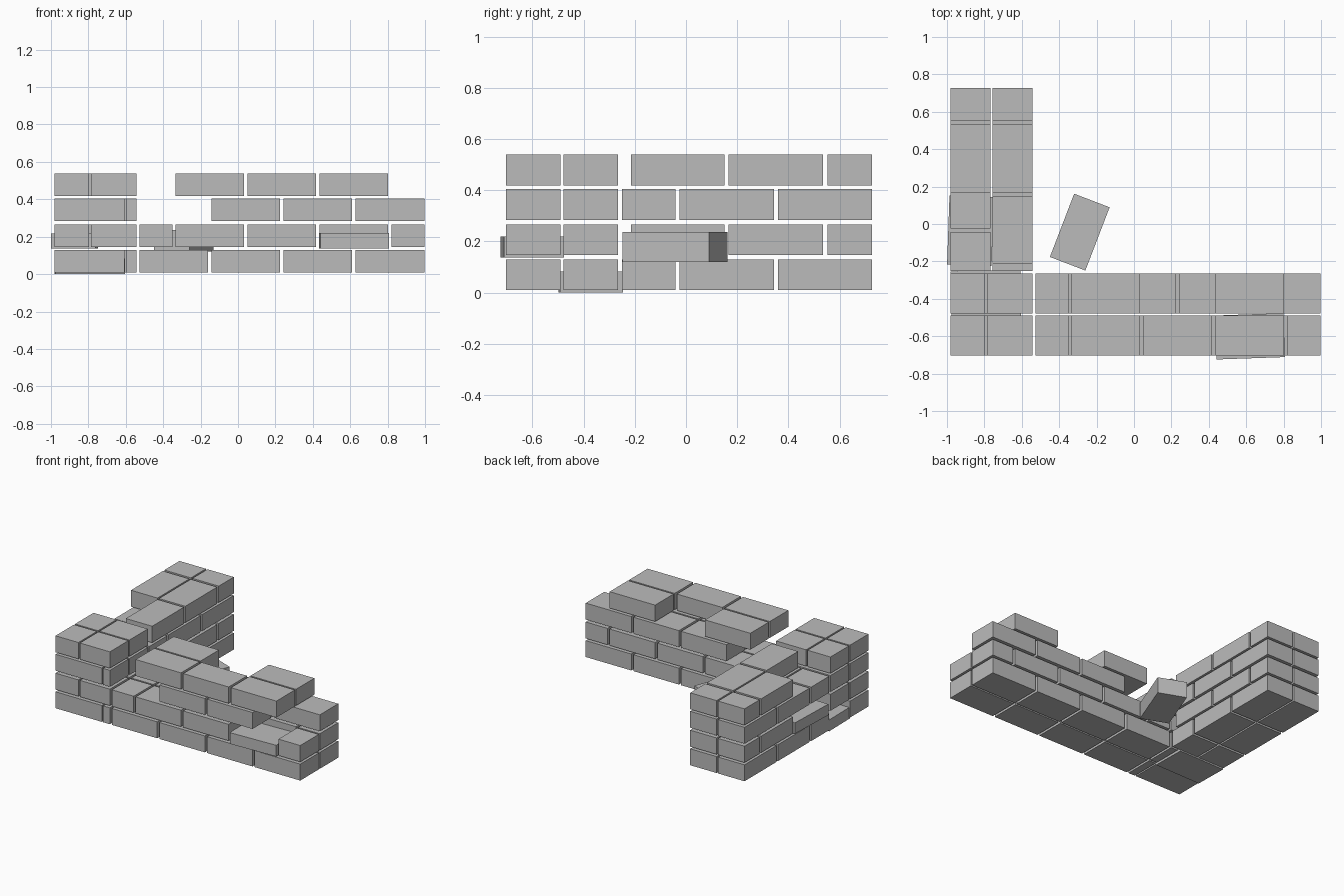
import bpy
import math
from mathutils import Matrix, Vector

cube = bpy.data.objects.get("Cube")
if cube:
    bpy.data.objects.remove(cube, do_unlink=True)

stone = bpy.data.materials.new("grey_stone")
stone.use_nodes = True
grey = (0.5, 0.5, 0.5, 1)
stone.diffuse_color = grey
stone.node_tree.nodes["Principled BSDF"].inputs["Base Color"].default_value = grey

HEIGHT = 0.12
COURSE_Z = [0.01, 0.146, 0.284, 0.419]
FRONT, BACK = (-0.704, -0.49), (-0.478, -0.265)
OUTER, INNER = (-0.982, -0.768), (-0.756, -0.543)


def block(name, xs, ys, zs, turn=0):
    """One box given by its ranges, turned about its own centre."""
    ranges = (xs, ys, zs)
    centre = Vector([(a + b) / 2 for a, b in ranges])
    size = [b - a for a, b in ranges]
    bpy.ops.mesh.primitive_cube_add(size=1, location=centre,
                                    rotation=(0, 0, math.radians(turn)))
    obj = bpy.context.object
    obj.name = name
    obj.data.name = name
    obj.data.transform(Matrix.Diagonal((*size, 1)))
    obj.data.materials.append(stone)


def lay(name, course, spans, row, along_x=True, missing=()):
    """A row of bricks in one course, leaving out the missing ones."""
    z = COURSE_Z[course]
    for i, span in enumerate(spans):
        if i not in missing:
            xs, ys = (span, row) if along_x else (row, span)
            block(f"{name}_brick", xs, ys, (z, z + HEIGHT))


# Joint patterns alternate between even and odd courses
PIER = [[(-0.982, -0.608), (-0.597, -0.543)],
        [(-0.982, -0.797), (-0.785, -0.543)]]
LONG = [[(-0.527, -0.16), (-0.142, 0.225), (0.243, 0.61), (0.628, 0.996)],
        [(-0.527, -0.35), (-0.334, 0.032), (0.05, 0.417), (0.435, 0.803),
         (0.82, 0.996)]]
SIDE = [[(-0.25, -0.042), (-0.025, 0.343), (0.36, 0.727)],
        [(-0.215, 0.15), (0.167, 0.535), (0.553, 0.727)]]

# Bricks lost from each row, by course
LONG_GAPS = {"front": [(), (3,), (0, 3), (0, 4)],
             "back": [(), (), (0,), (0, 2, 4)]}
SIDE_GAPS = {"outer": [(), (0,), (), (0,)], "inner": [(), (), (), ()]}

for course in range(4):
    odd = course % 2
    for label, row in (("front", FRONT), ("back", BACK)):
        # Corner pier, whose lowest back brick is replaced by a slab
        gone = (0,) if label == "back" and course == 0 else ()
        lay(f"pier_{label}", course, PIER[odd], row, missing=gone)
        # Long wall
        lay(f"long_wall_{label}", course, LONG[odd], row,
            missing=LONG_GAPS[label][course])
    # Side wall
    for label, row in (("outer", OUTER), ("inner", INNER)):
        lay(f"side_wall_{label}", course, SIDE[odd], row, False,
            SIDE_GAPS[label][course])

# Thin slabs that have slipped out of place
block("pier_slab", (-0.978, -0.605), (-0.495, -0.25), (0, 0.083), 1)
block("long_wall_slab", (0.437, 0.803), (-0.718, -0.483), (0.138, 0.22), 2)
block("side_wall_slab", (-0.993, -0.755), (-0.22, 0.148), (0.138, 0.218), -2)

# Loose brick inside the corner
block("loose_brick", (-0.471, -0.109), (-0.145, 0.058), (0.12, 0.237), 69)
